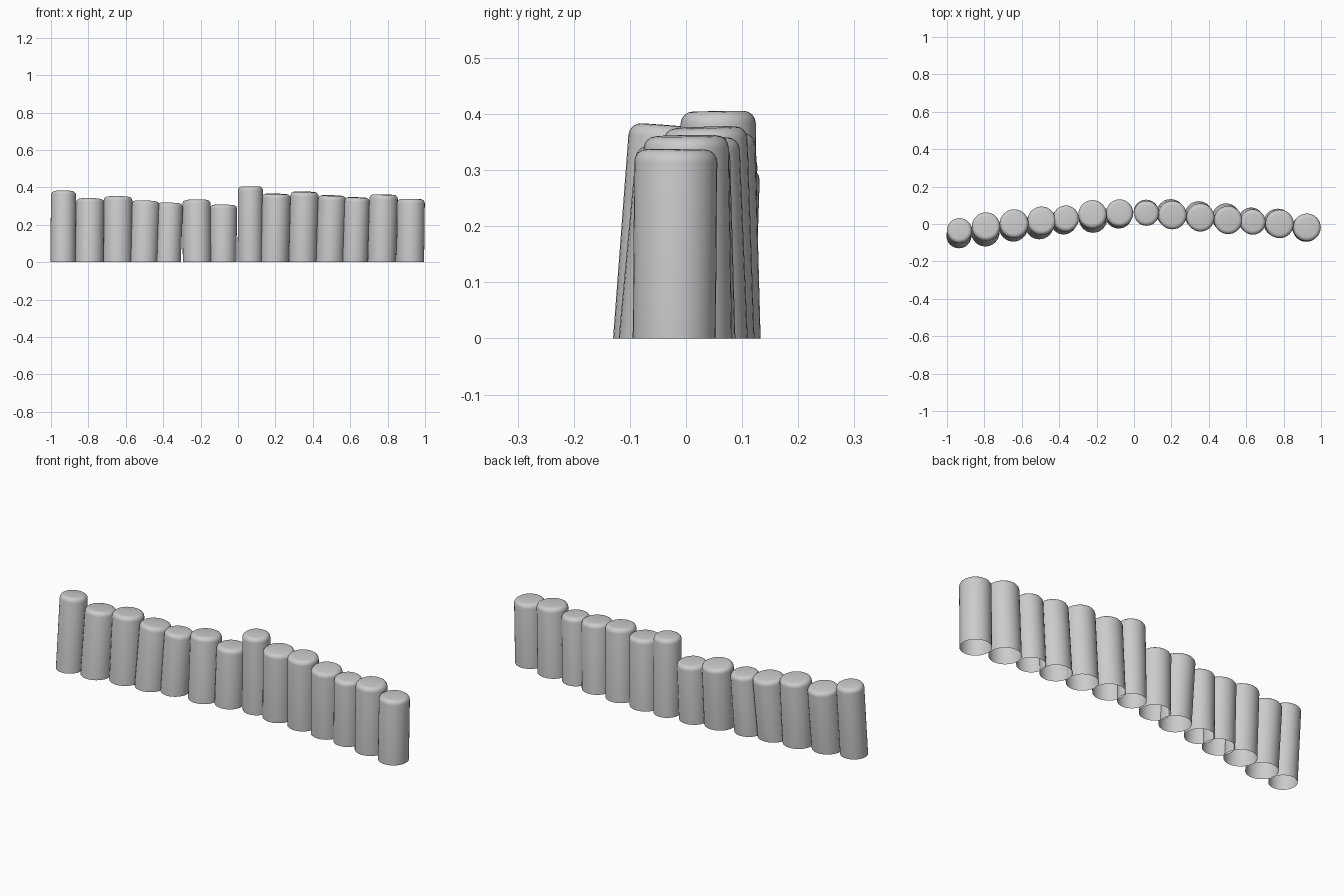
import bpy, bmesh

# Each log: top x, top y, radius, height, lean in x, lean in y (base to top)
LOGS = [
    (-0.933, -0.034, 0.067, 0.380, 0.003, 0.029),
    (-0.791, -0.012, 0.076, 0.338, 0.004, 0.032),
    (-0.641, 0.003, 0.077, 0.350, 0.004, 0.020),
    (-0.493, 0.019, 0.076, 0.326, 0.013, 0.025),
    (-0.364, 0.030, 0.070, 0.316, 0.012, 0.016),
    (-0.222, 0.053, 0.076, 0.332, -0.003, 0.024),
    (-0.077, 0.059, 0.073, 0.306, 0.005, 0.010),
    (0.067, 0.057, 0.067, 0.405, 0.002, -0.006),
    (0.206, 0.047, 0.076, 0.365, 0.010, -0.010),
    (0.356, 0.034, 0.075, 0.376, 0.010, -0.013),
    (0.504, 0.020, 0.075, 0.356, 0.012, -0.015),
    (0.636, 0.010, 0.068, 0.346, 0.010, -0.010),
    (0.779, 0.000, 0.076, 0.361, 0.010, -0.006),
    (0.925, -0.018, 0.074, 0.337, 0.004, 0.003),
]


def make_log(name, x, y, r, h, lx, ly):
    bm = bmesh.new()
    bmesh.ops.create_cone(bm, cap_ends=True, segments=32, radius1=r,
                          radius2=r, depth=h)
    bmesh.ops.translate(bm, verts=bm.verts, vec=(0, 0, h / 2))
    # open underside, rounded top rim
    bm.faces.ensure_lookup_table()
    under = [f for f in bm.faces if f.normal.z < -0.9]
    bmesh.ops.delete(bm, geom=under, context='FACES_ONLY')
    rim = [e for e in bm.edges if all(v.co.z > h - 0.001 for v in e.verts)]
    bmesh.ops.bevel(bm, geom=rim, offset=0.022, offset_type='OFFSET',
                    segments=4, profile=0.5, affect='EDGES')
    # lean the log, with the top square to its axis
    for v in bm.verts:
        t = v.co.z / h
        px, py = v.co.x, v.co.y
        v.co.z -= t * (lx * px + ly * py) / h
        v.co.x = px + x - lx * (1 - t)
        v.co.y = py + y - ly * (1 - t)
    mesh = bpy.data.meshes.new(name)
    bm.to_mesh(mesh)
    bm.free()
    ob = bpy.data.objects.new(name, mesh)
    bpy.context.collection.objects.link(ob)
    bpy.ops.object.select_all(action='DESELECT')
    ob.select_set(True)
    bpy.context.view_layer.objects.active = ob
    bpy.ops.object.shade_smooth_by_angle(angle=0.6)


for i, log in enumerate(LOGS):
    make_log(f"palisade_log_{i + 1:02d}", *log)
